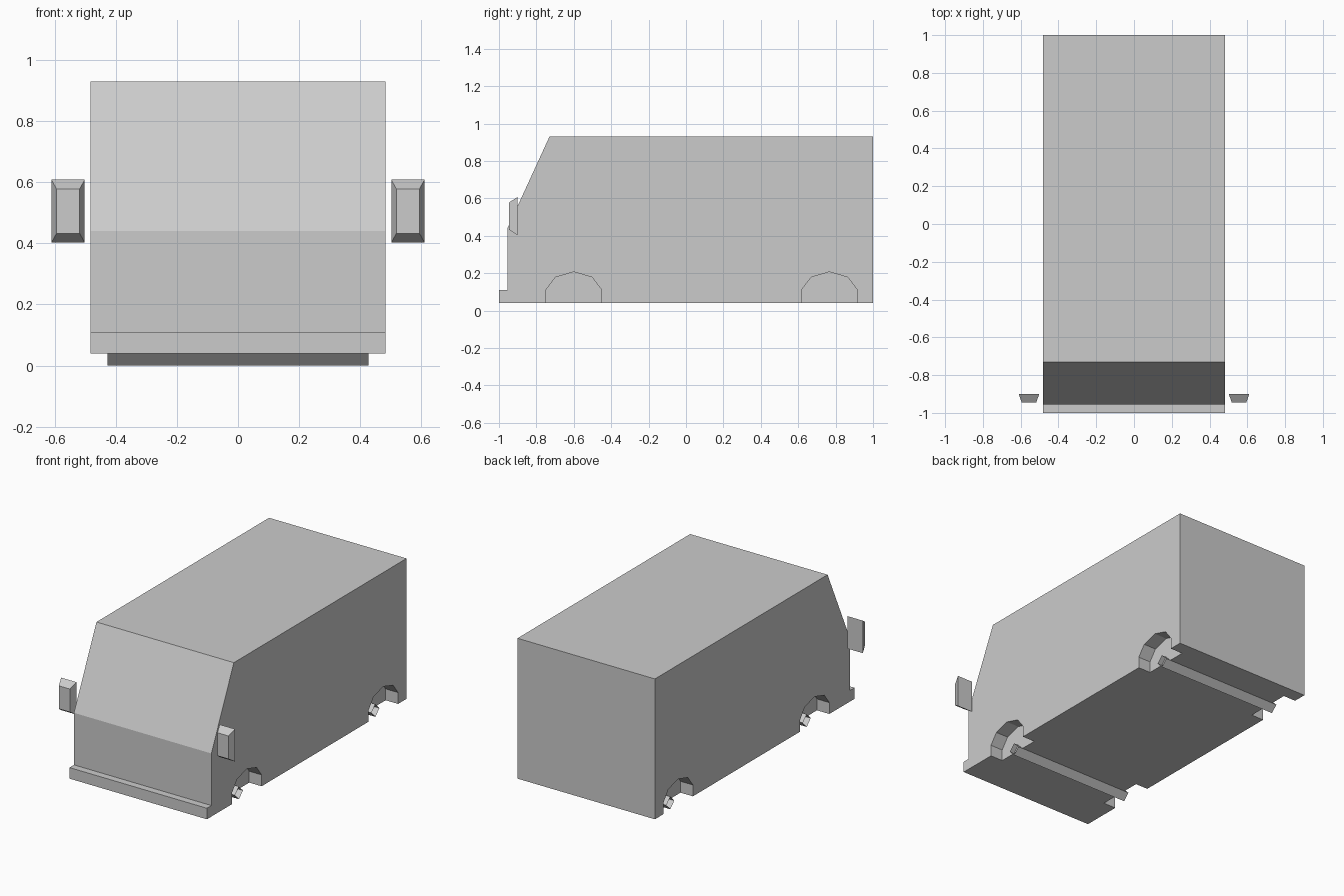
import bpy, bmesh
from math import cos, sin, pi

if "Cube" in bpy.data.objects:
    bpy.data.objects.remove(bpy.data.objects["Cube"])


def add_object(name, bm):
    bmesh.ops.recalc_face_normals(bm, faces=bm.faces)
    mesh = bpy.data.meshes.new(name)
    bm.to_mesh(mesh)
    bm.free()
    obj = bpy.data.objects.new(name, mesh)
    bpy.context.collection.objects.link(obj)
    return obj


def prism(name, profile, x0, x1, capped=True):
    """Extrude a (y, z) profile from x0 to x1."""
    bm = bmesh.new()
    a = [bm.verts.new((x0, y, z)) for y, z in profile]
    b = [bm.verts.new((x1, y, z)) for y, z in profile]
    n = len(profile)
    for i in range(n):
        j = (i + 1) % n
        bm.faces.new((a[i], a[j], b[j], b[i]))
    if capped:
        bm.faces.new(a)
        bm.faces.new(b)
    return add_object(name, bm)


AXLES = {"front": -0.60, "rear": 0.767}

# Van body with bumper step and sloped windscreen
body = prism("van_body", [
    (-1, 0.04), (-1, 0.11), (-0.955, 0.11), (-0.955, 0.44),
    (-0.73, 0.93), (1, 0.93), (1, 0.04)], -0.482, 0.482)

# Wheel arch recesses
ARCH = [(-0.148, -0.1), (-0.148, 0.112), (-0.098, 0.178), (0, 0.207),
        (0.098, 0.178), (0.148, 0.112), (0.148, -0.1)]
cutters = []
for label, yc in AXLES.items():
    for side in (-1, 1):
        cut = prism("arch_cutter", [(yc + y, z) for y, z in ARCH], side * 0.395, side * 0.6)
        cut.hide_render = True
        cutters.append(cut)
        mod = body.modifiers.new("arch", 'BOOLEAN')
        mod.operation = 'DIFFERENCE'
        mod.solver = 'EXACT'
        mod.object = cut
bpy.context.view_layer.objects.active = body
for mod in list(body.modifiers):
    bpy.ops.object.modifier_apply(modifier=mod.name)
for cut in cutters:
    bpy.data.objects.remove(cut)

# Open-ended four-sided axle tubes
for label, yc in AXLES.items():
    ring = [(yc + 0.04 * cos(i * pi / 2), 0.04 + 0.04 * sin(i * pi / 2)) for i in range(4)]
    prism(label + "_axle", ring, -0.427, 0.427, capped=False)

# Wing mirrors: boxes tapering toward the front
for label, side in (("left", -1), ("right", 1)):
    bm = bmesh.new()
    bmesh.ops.create_cube(bm, size=1)
    for v in bm.verts:
        front = v.co.y < 0
        w, h = (0.076, 0.146) if front else (0.109, 0.206)
        v.co = (side * 0.556 + v.co.x * w, -0.946 if front else -0.90, 0.505 + v.co.z * h)
    add_object(label + "_wing_mirror", bm)
